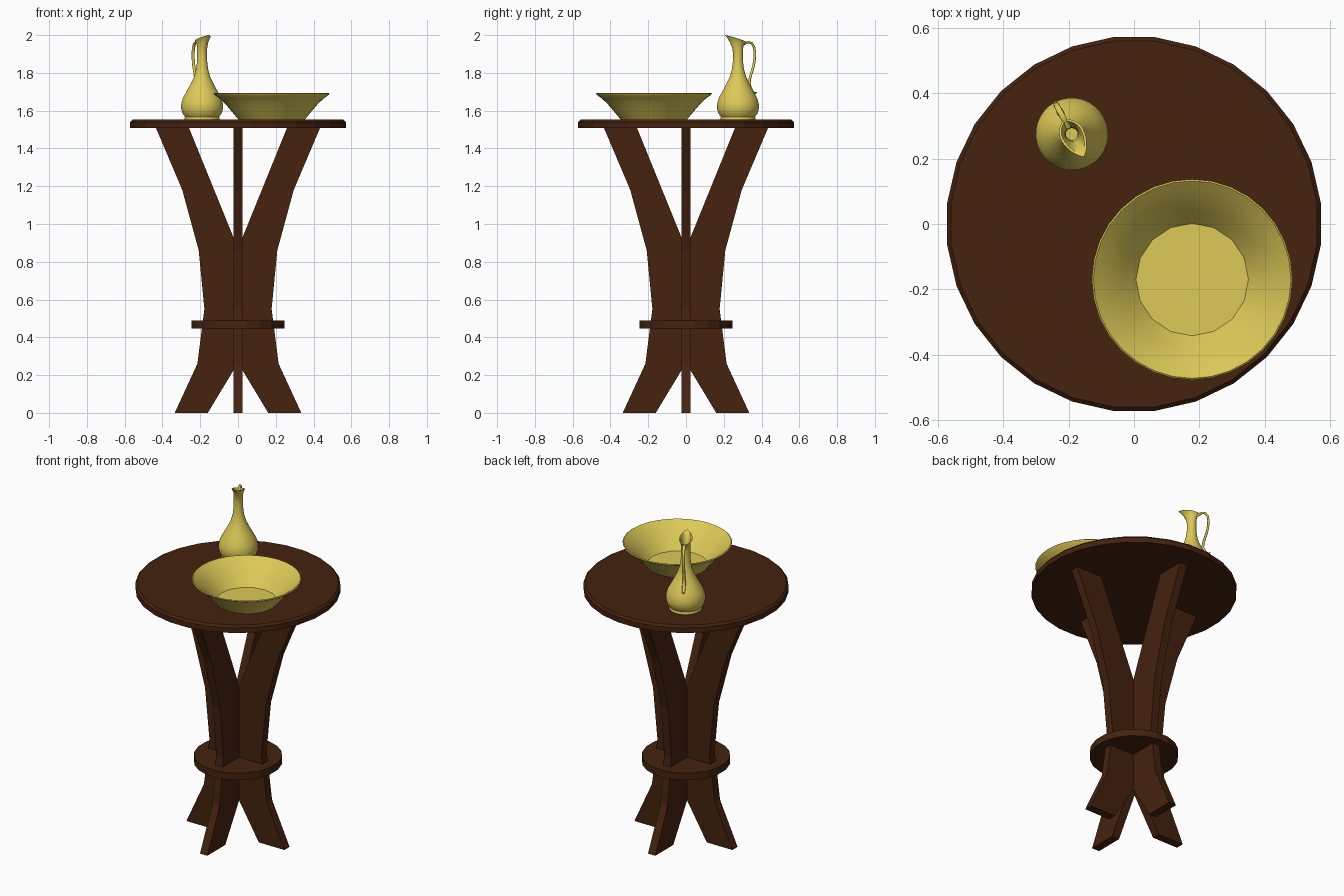
import bpy, bmesh, math
from mathutils import Vector

if "Cube" in bpy.data.objects:
    bpy.data.objects.remove(bpy.data.objects["Cube"])


def material(name, rgb):
    m = bpy.data.materials.new(name)
    m.diffuse_color = (*rgb, 1)
    m.use_nodes = True
    m.node_tree.nodes["Principled BSDF"].inputs["Base Color"].default_value = m.diffuse_color
    return m


WOOD = material("dark brown wood", (0.058, 0.016, 0.0048))
BRASS = material("pale brass", (0.72, 0.59, 0.097))


def finish(name, bm, mat, smooth=None):
    bmesh.ops.recalc_face_normals(bm, faces=bm.faces)
    me = bpy.data.meshes.new(name)
    bm.to_mesh(me)
    bm.free()
    ob = bpy.data.objects.new(name, me)
    bpy.context.collection.objects.link(ob)
    me.materials.append(mat)
    if smooth:
        bpy.ops.object.select_all(action='DESELECT')
        ob.select_set(True)
        bpy.context.view_layer.objects.active = ob
        bpy.ops.object.shade_smooth_by_angle(angle=math.radians(smooth))
    return ob


def loft(name, rings, mat, smooth=None):
    """Skin a list of equal-length point rings and cap both ends."""
    bm = bmesh.new()
    vr = [[bm.verts.new(p) for p in r] for r in rings]
    n = len(vr[0])
    for a, b in zip(vr, vr[1:]):
        for i in range(n):
            j = (i + 1) % n
            bm.faces.new((a[i], a[j], b[j], b[i]))
    bm.faces.new(vr[0])
    bm.faces.new(vr[-1])
    return finish(name, bm, mat, smooth)


def disc_rings(profile, n, cx=0, cy=0):
    return [[(cx + r * math.cos((i + .5) * math.tau / n),
              cy + r * math.sin((i + .5) * math.tau / n), z) for i in range(n)]
            for r, z in profile]


# Table top with chamfered upper edge, and the low round shelf
loft("table_top", disc_rings([(.575, 1.508), (.575, 1.54), (.563, 1.552)], 28), WOOD)
loft("lower_shelf", disc_rings([(.248, .447), (.248, .49)], 20), WOOD)

# Four curved plank legs
LEG = [(.335, 0), (.215, .26), (.178, .55), (.208, .86), (.295, 1.18), (.437, 1.515),
       (.262, 1.515), (0, .87), (0, .265), (.16, 0)]
for k, side in enumerate(("right", "back", "left", "front")):
    a = k * math.pi / 2
    u, v = Vector((math.cos(a), math.sin(a), 0)), Vector((-math.sin(a), math.cos(a), 0))
    loft(side + "_leg", [[u * x + v * t + Vector((0, 0, z)) for x, z in LEG]
                         for t in (-.025, .025)], WOOD)

# Flared bowl: 32-sided rim, 16-sided flat base
BOWL = [(.174, 1.551), (.212, 1.597), (.247, 1.638), (.28, 1.668), (.303, 1.684), (.307, 1.690),
        (.302, 1.694), (.279, 1.674), (.245, 1.643), (.21, 1.602), (.172, 1.555)]
N = 32
bowl = []
for r, z in BOWL:
    ring = []
    for i in range(N):
        a = i * math.tau / N
        q = r * (math.cos(math.tau / N) if i % 2 and r < .18 else 1)
        ring.append((.178 + q * math.cos(a), -.17 + q * math.sin(a), z))
    bowl.append(ring)
loft("bowl", bowl, BRASS, 32)

# Ewer: round body that turns into a tilted, pointed spout
C = Vector((-.19, .275, 0))
ANG = math.radians(-62)
D = Vector((math.cos(ANG), math.sin(ANG), 0))
P = Vector((-D.y, D.x, 0))


def ewer_ring(z, front, back=None, width=None, tilt=0, point=0):
    back, width = back or front, width or front
    ring = []
    for i in range(N):
        a = i * math.tau / N
        s = math.cos(a) * (front if math.cos(a) > 0 else back)
        t = math.sin(a) * abs(math.sin(a)) ** point * width
        ring.append(C + D * s + P * t + Vector((0, 0, z + tilt * s)))
    return ring


body = [(1.551, .092), (1.562, .094), (1.567, .09), (1.585, .104), (1.61, .111), (1.635, .111),
        (1.665, .103), (1.70, .084), (1.74, .062), (1.78, .043), (1.82, .032), (1.86, .027),
        (1.90, .026)]
rings = [ewer_ring(z, r) for z, r in body]
rings += [ewer_ring(1.93, .032, .027, .026, .1, .1),
          ewer_ring(1.955, .05, .034, .028, .25, .3),
          ewer_ring(1.972, .07, .047, .035, .3, .6),
          ewer_ring(1.976, .078, .052, .038, .31, .6),
          ewer_ring(1.976, .068, .045, .031, .31, .6),
          ewer_ring(1.955, .042, .028, .023, .25, .3),
          ewer_ring(1.925, .024, .02, .02, .1, .1),
          ewer_ring(1.87, .018), ewer_ring(1.82, .02)]
loft("ewer_body", rings, BRASS, 50)

# Ewer handle: swept along a path (distance behind axis, height, half thickness)
PATH = [(.022, 1.945, .008), (.04, 1.955, .008), (.062, 1.963, .008), (.083, 1.957, .008),
        (.097, 1.935, .008), (.102, 1.905, .008), (.1, 1.87, .008), (.093, 1.835, .008),
        (.081, 1.80, .008), (.07, 1.765, .008), (.068, 1.74, .009), (.077, 1.715, .009),
        (.09, 1.698, .008), (.105, 1.692, .006), (.112, 1.697, .003)]
sweep = []
for i, (s, z, w) in enumerate(PATH):
    p, q = PATH[max(i - 1, 0)], PATH[min(i + 1, len(PATH) - 1)]
    tan = (D * -(q[0] - p[0]) + Vector((0, 0, q[1] - p[1]))).normalized()
    nor = tan.cross(P)
    sweep.append([C - D * s + Vector((0, 0, z)) + P * (w * 1.1 * math.cos(k * math.tau / 10))
                  + nor * (w * .8 * math.sin(k * math.tau / 10)) for k in range(10)])
loft("ewer_handle", sweep, BRASS, 50)
